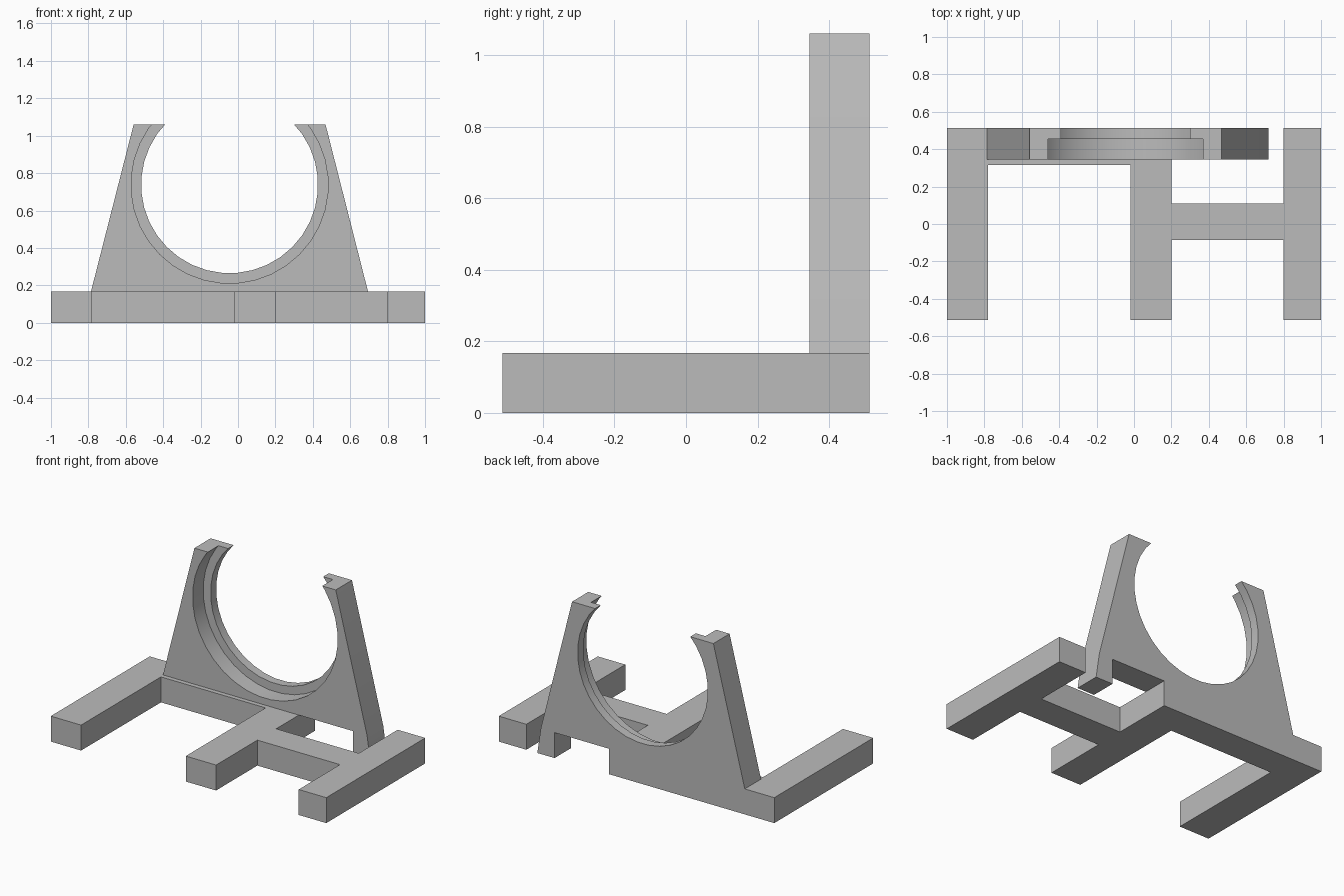
import bpy, bmesh, math

cube = bpy.data.objects.get("Cube")
if cube:
    bpy.data.objects.remove(cube, do_unlink=True)

grey = bpy.data.materials.new("plain grey")
grey.use_nodes = True
colour = (0.5, 0.5, 0.5, 1)
grey.diffuse_color = colour
grey.node_tree.nodes["Principled BSDF"].inputs["Base Color"].default_value = colour

BASE_TOP, TOP = 0.167, 1.06
PLATE_FRONT, STEP_Y, BACK = 0.345, 0.455, 0.513
RING_X, RING_Z = -0.045, 0.738


def extrude_outline(name, points, direction):
    """Close a flat outline and extrude it into a solid."""
    bm = bmesh.new()
    face = bm.faces.new([bm.verts.new(p) for p in points])
    moved = bmesh.ops.extrude_face_region(bm, geom=[face])["geom"]
    verts = [v for v in moved if isinstance(v, bmesh.types.BMVert)]
    bmesh.ops.translate(bm, verts=verts, vec=direction)
    bmesh.ops.recalc_face_normals(bm, faces=bm.faces)
    mesh = bpy.data.meshes.new(name)
    bm.to_mesh(mesh)
    bm.free()
    mesh.materials.append(grey)
    obj = bpy.data.objects.new(name, mesh)
    bpy.context.collection.objects.link(obj)
    return obj


def cut_bore(target, radius, y0, y1, sides=36):
    """Cut a round bore along y and remove the cutter."""
    ring = []
    for i in range(sides):
        a = math.tau * (i + 0.5) / sides
        ring.append((RING_X + radius * math.cos(a), y0, RING_Z + radius * math.sin(a)))
    cutter = extrude_outline("bore_cutter", ring, (0, y1 - y0, 0))
    cutter.hide_render = True
    mod = target.modifiers.new("bore", 'BOOLEAN')
    mod.operation, mod.solver, mod.object = 'DIFFERENCE', 'EXACT', cutter
    bpy.context.view_layer.objects.active = target
    bpy.ops.object.modifier_apply(modifier=mod.name)
    bpy.data.objects.remove(cutter, do_unlink=True)


# Base: left, middle and right legs joined by a rear rail and a short cross rail
front = -BACK
outline = [(-1, front), (-0.78, front), (-0.78, 0.315), (-0.02, 0.315),
           (-0.02, front), (0.2, front), (0.2, -0.085), (0.8, -0.085),
           (0.8, front), (1, front), (1, BACK), (0.8, BACK),
           (0.8, 0.11), (0.2, 0.11), (0.2, BACK), (-1, BACK)]
base = extrude_outline("base_frame", [(x, y, 0) for x, y in outline], (0, 0, BASE_TOP))

# Upright plate with sloping sides and a small foot at one end
profile = [(-0.786, BASE_TOP), (0.595, BASE_TOP), (0.595, 0), (0.72, 0),
           (0.695, BASE_TOP), (0.468, TOP), (-0.558, TOP)]
plate = extrude_outline("ring_plate", [(x, PLATE_FRONT, z) for x, z in profile],
                        (0, BACK - PLATE_FRONT, 0))

# Through bore and wider front recess, open at the top
cut_bore(plate, 0.473, PLATE_FRONT - 0.1, BACK + 0.1)
cut_bore(plate, 0.527, PLATE_FRONT - 0.1, STEP_Y)

# Smooth the bore while keeping the corners sharp
bpy.ops.object.select_all(action='DESELECT')
plate.select_set(True)
bpy.context.view_layer.objects.active = plate
bpy.ops.object.shade_smooth_by_angle(angle=math.radians(30))
